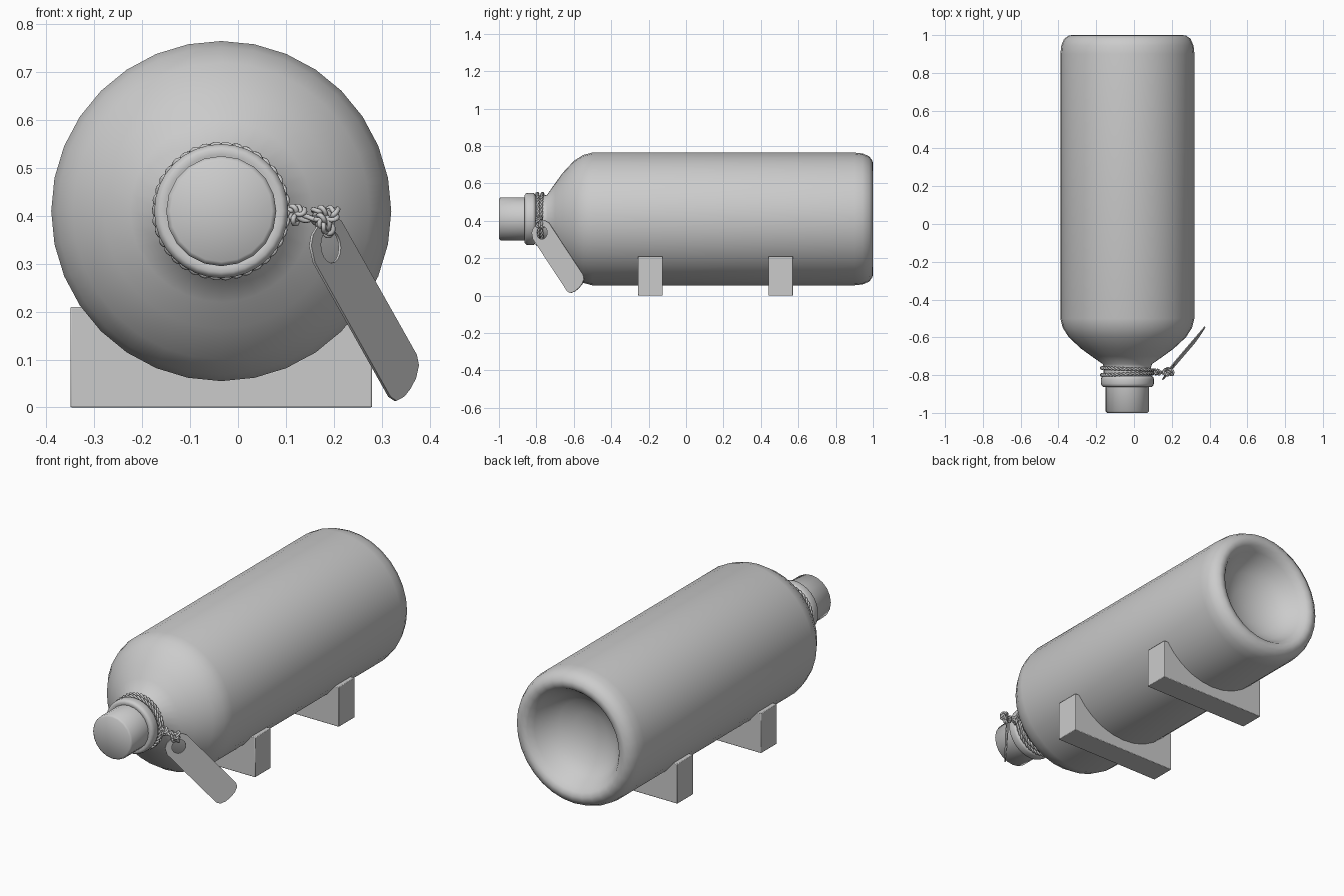
import bpy, bmesh, math
from mathutils import Vector, Matrix

if "Cube" in bpy.data.objects:
    bpy.data.objects.remove(bpy.data.objects["Cube"])

CX, CZ = -0.035, 0.41      # bottle axis
R = 0.355


def finish(name, bm, angle=40, bevel=0):
    bmesh.ops.remove_doubles(bm, verts=bm.verts, dist=1e-5)
    bmesh.ops.recalc_face_normals(bm, faces=bm.faces)
    me = bpy.data.meshes.new(name)
    bm.to_mesh(me)
    bm.free()
    ob = bpy.data.objects.new(name, me)
    bpy.context.collection.objects.link(ob)
    if bevel:
        m = ob.modifiers.new("bevel", 'BEVEL')
        m.width, m.segments = bevel, 2
    bpy.ops.object.select_all(action='DESELECT')
    ob.select_set(True)
    bpy.context.view_layer.objects.active = ob
    bpy.ops.object.shade_smooth_by_angle(angle=math.radians(angle))
    return ob


def lathe(name, profile, sides, angle=40):
    """Revolve (y, radius) points around the bottle axis."""
    bm = bmesh.new()
    rings = []
    for y, r in profile:
        rings.append([bm.verts.new((CX + r * math.sin(2 * math.pi * i / sides), y,
                                    CZ + r * math.cos(2 * math.pi * i / sides)))
                      for i in range(sides)])
    for a, b in zip(rings, rings[1:]):
        for i in range(sides):
            j = (i + 1) % sides
            bm.faces.new((a[i], a[j], b[j], b[i]))
    return finish(name, bm, angle)


def smooth_path(pts, closed, n=10):
    """Catmull-Rom samples through the points."""
    p = [Vector(q) for q in pts]
    p = [p[-1]] + p + p[:2] if closed else [p[0]] + p + [p[-1]]
    out = []
    for k in range(1, len(p) - 2):
        a, b, c, d = p[k - 1:k + 3]
        for s in range(n):
            t = s / n
            out.append(0.5 * (2 * b + (c - a) * t + (2 * a - 5 * b + 4 * c - d) * t * t
                              + (3 * b - a - 3 * c + d) * t ** 3))
    return out


def rope(name, pts, closed=False, n=10, pitch=0.045, off=0.0048, rad=0.0055):
    """Two strands twisted around a path."""
    path = smooth_path(pts, closed, n)
    length = sum((b - a).length for a, b in zip(path, path[1:]))
    turns = max(1, round(length / pitch))
    cu = bpy.data.curves.new(name, 'CURVE')
    cu.dimensions = '3D'
    cu.bevel_depth, cu.bevel_resolution, cu.use_fill_caps = rad, 1, True
    for phase in (0, math.pi):
        sp = cu.splines.new('POLY')
        sp.points.add(len(path) - 1)
        sp.use_cyclic_u = closed
        for i, p in enumerate(path):
            nxt = path[(i + 1) % len(path)] if closed else path[min(i + 1, len(path) - 1)]
            prv = path[i - 1] if closed or i else path[0]
            t = (nxt - prv).normalized()
            u = t.cross(Vector((0.2, 1, 0.1))).normalized()
            a = phase + 2 * math.pi * turns * i / len(path)
            sp.points[i].co = (*(p + off * (math.cos(a) * u + math.sin(a) * t.cross(u))), 1)
    ob = bpy.data.objects.new(name, cu)
    bpy.context.collection.objects.link(ob)


# Bottle with shoulder, rounded base and hollow punt
lathe("bottle", [
    (-0.86, 0.0), (-0.86, 0.118), (-0.863, 0.128), (-0.855, 0.137), (-0.845, 0.14),
    (-0.82, 0.14), (-0.81, 0.137), (-0.805, 0.127), (-0.76, 0.125), (-0.742, 0.13),
    (-0.70, 0.19), (-0.66, 0.245), (-0.60, 0.31), (-0.55, 0.342), (-0.50, R),
    (0.90, R), (0.945, 0.35), (0.98, 0.335), (0.998, 0.31), (1.0, 0.29), (0.99, 0.268),
    (0.96, 0.247), (0.91, 0.215), (0.87, 0.165), (0.84, 0.09), (0.83, 0.0)], 32, 60)

# Stopper
lathe("stopper", [(-0.83, 0.0), (-0.83, 0.115), (-0.992, 0.115), (-1.0, 0.106),
                  (-1.0, 0.0)], 20, 50)

# Two cradle blocks with a curved seat
for name, y0, y1 in (("front_cradle", -0.257, -0.125), ("rear_cradle", 0.44, 0.572)):
    half, top, r = 0.315, 0.21, 0.352
    edge = math.acos((CZ - top) / r)
    outline = [(-half, top), (-half, 0), (half, 0), (half, top)]
    outline += [(r * math.sin(a), CZ - r * math.cos(a))
                for a in (edge * (1 - k / 6) for k in range(13))]
    bm = bmesh.new()
    f = bm.faces.new([bm.verts.new((CX + x, y0, z)) for x, z in outline])
    ext = bmesh.ops.extrude_face_region(bm, geom=[f])
    bmesh.ops.translate(bm, vec=(0, y1 - y0, 0),
                        verts=[v for v in ext['geom'] if isinstance(v, bmesh.types.BMVert)])
    finish(name, bm, 30, 0.003)

# Tag frame: length, width and normal directions
L = Vector((0.18, 0.21, -0.32)).normalized()
W = Vector((0.05, 0.08, 0.10))
W = (W - L * W.dot(L)).normalized()
N = L.cross(W)
T = Vector((0.167, -0.797, 0.38))

# Tag plate with clipped corners and a string hole
cu = bpy.data.curves.new("tag", 'CURVE')
cu.dimensions, cu.fill_mode = '2D', 'BOTH'
cu.extrude = 0.003
plate = [(0.0, -0.03), (0.012, -0.052), (0.045, -0.067), (0.415, -0.067), (0.435, -0.057),
         (0.447, -0.03), (0.45, 0), (0.447, 0.03), (0.435, 0.057), (0.415, 0.067),
         (0.045, 0.067), (0.012, 0.052), (0.0, 0.03)]
hole = [(0.058 + 0.035 * math.cos(k * math.pi / 8), 0.035 * math.sin(k * math.pi / 8))
        for k in range(16)]
for pts in (plate, hole):
    sp = cu.splines.new('POLY')
    sp.points.add(len(pts) - 1)
    sp.use_cyclic_u = True
    for p, (x, y) in zip(sp.points, pts):
        p.co = (x, y, 0, 1)
tag = bpy.data.objects.new("tag", cu)
tag.matrix_world = Matrix.Translation(T) @ Matrix((L, W, N)).transposed().to_4x4()
bpy.context.collection.objects.link(tag)

# String wrapped twice around the neck
for name, y, tilt in (("neck_string_front", -0.795, 0.004), ("neck_string_back", -0.768, -0.006)):
    rope(name, [(CX + 0.135 * math.cos(a), y + tilt * math.cos(a), CZ + 0.135 * math.sin(a))
                for a in (k * math.pi / 12 for k in range(24))], True, 8)


# Knots
def knot(name, c, s):
    pts = []
    for k in range(12):
        t = 2 * math.pi * k / 12
        pts.append(Vector(c) + s * Vector(((math.sin(t) + 1.6 * math.sin(2 * t)) / 2,
                                           -0.7 * math.sin(3 * t),
                                           (math.cos(t) - 1.6 * math.cos(2 * t)) / 2)))
    rope(name, pts, True, 6)


knot("neck_knot", (0.12, -0.783, 0.405), 0.013)
knot("tag_knot", (0.183, -0.785, 0.397), 0.02)

# String from the neck to the tag, looped through the hole
rope("tag_string", [(0.115, -0.783, 0.405), (0.14, -0.785, 0.395), (0.17, -0.787, 0.395)])
rope("tag_loop", [T + L * l + W * w + N * n for l, w, n in (
    (-0.012, 0.012, 0.004), (0.0, 0.016, 0.014), (0.025, 0.016, 0.012),
    (0.036, 0.016, 0.0), (0.025, 0.016, -0.012), (0.0, 0.016, -0.014))], True)
